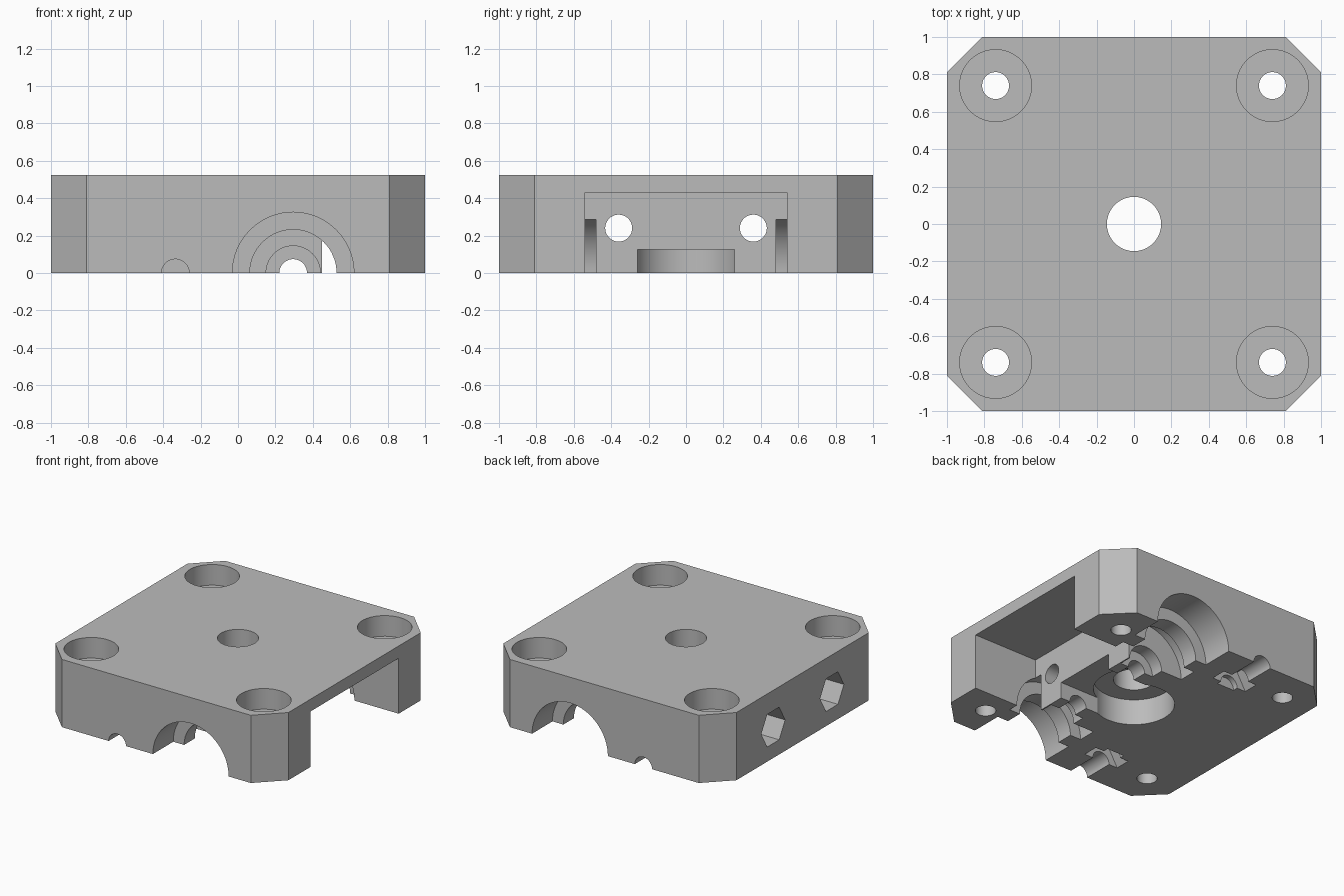
import bpy
import bmesh
from math import radians, pi
from mathutils import Matrix, Vector

old = bpy.data.objects.get("Cube")
if old:
    bpy.data.objects.remove(old, do_unlink=True)

HEIGHT = 0.525

grey = bpy.data.materials.new("plain grey")
grey.use_nodes = True
colour = (0.5, 0.5, 0.5, 1)
grey.diffuse_color = colour
grey.node_tree.nodes["Principled BSDF"].inputs["Base Color"].default_value = colour


def make_object(name, bm):
    mesh = bpy.data.meshes.new(name)
    bmesh.ops.recalc_face_normals(bm, faces=bm.faces)
    bm.to_mesh(mesh)
    bm.free()
    mesh.materials.append(grey)
    obj = bpy.data.objects.new(name, mesh)
    bpy.context.collection.objects.link(obj)
    return obj


# Block with chamfered vertical corners
bm = bmesh.new()
c = 0.81
outline = [(1, -c), (1, c), (c, 1), (-c, 1), (-1, c), (-1, -c), (-c, -1), (c, -1)]
base = bm.faces.new([bm.verts.new((x, y, 0)) for x, y in outline])
top = bmesh.ops.extrude_face_region(bm, geom=[base])["geom"]
bmesh.ops.translate(bm, vec=(0, 0, HEIGHT),
                    verts=[v for v in top if isinstance(v, bmesh.types.BMVert)])
body = make_object("extruder_block", bm)


def cut(bm):
    cutter = make_object("cutter", bm)
    cutter.hide_render = True
    mod = body.modifiers.new("cut", "BOOLEAN")
    mod.operation = "DIFFERENCE"
    mod.solver = "EXACT"
    mod.object = cutter
    bpy.context.view_layer.objects.active = body
    bpy.ops.object.modifier_apply(modifier=mod.name)
    bpy.data.objects.remove(cutter, do_unlink=True)


def cut_box(low, high):
    low, high = Vector(low), Vector(high)
    bm = bmesh.new()
    bmesh.ops.create_cube(bm, size=1, matrix=Matrix.Translation((low + high) / 2)
                          @ Matrix.Diagonal((*(high - low), 1)))
    cut(bm)


def cut_bore(start, end, radius, sides=64):
    """Round or hexagonal bore between two points."""
    start, end = Vector(start), Vector(end)
    axis = end - start
    if abs(axis.x) > abs(axis.y):
        turn = Matrix.Rotation(pi / 2, 4, "Y") @ Matrix.Rotation(pi / 2, 4, "Z")
    elif abs(axis.y) > abs(axis.z):
        turn = Matrix.Rotation(pi / 2, 4, "X")
    else:
        turn = Matrix.Identity(4)
    bm = bmesh.new()
    bmesh.ops.create_cone(bm, cap_ends=True, segments=sides, radius1=radius,
                          radius2=radius, depth=axis.length,
                          matrix=Matrix.Translation((start + end) / 2) @ turn)
    # Hexagons keep a corner pointing sideways
    if sides == 6:
        reach = max(v.co.z for v in bm.verts) - start.z
        if reach > radius * 0.95:
            bmesh.ops.rotate(bm, verts=bm.verts, cent=start,
                             matrix=Matrix.Rotation(pi / 6, 3, axis.normalized()))
    cut(bm)


# Idler cavity open to the side, and the slot leading to the gear
cut_box((0.45, -0.54, -0.1), (1.1, 0.54, 0.43))
cut_box((0.1, -0.26, -0.1), (0.5, 0.26, 0.125))

# Gear recess and shaft hole
cut_bore((0, 0, -0.1), (0, 0, 0.2), 0.285)
cut_bore((0, 0, 0.1), (0, 0, 0.7), 0.145)

# Counterbored corner screw holes
for x in (-0.74, 0.74):
    for y in (-0.74, 0.74):
        cut_bore((x, y, -0.1), (x, y, 0.7), 0.072)
        cut_bore((x, y, HEIGHT - 0.16), (x, y, 0.7), 0.192)

# Filament channel through the whole block
cut_bore((0.295, -1.1, 0), (0.295, 1.1, 0), 0.074)

for side in (-1, 1):
    # Stepped sockets with a narrower neck at each end of the channel
    for inner, outer, radius in ((0.75, 1.1, 0.325), (0.48, 0.62, 0.325),
                                 (0.55, 0.8, 0.232), (0.38, 0.5, 0.145)):
        cut_bore((0.295, side * inner, 0), (0.295, side * outer, 0), radius)
    # Clamp screw groove and its nut pocket
    cut_bore((-0.335, side * 0.6, 0), (-0.335, side * 1.1, 0), 0.074)
    cut_bore((-0.335, side * 0.64, 0), (-0.335, side * 0.76, 0), 0.148, 6)
    # Tension screw hole and hexagonal nut trap
    cut_bore((-1.1, side * 0.36, 0.24), (0.6, side * 0.36, 0.24), 0.072)
    cut_bore((-1.1, side * 0.36, 0.24), (-0.75, side * 0.36, 0.24), 0.146, 6)

# Smooth bores with crisp edges
for o in bpy.context.selected_objects:
    o.select_set(False)
body.select_set(True)
bpy.context.view_layer.objects.active = body
bpy.ops.object.shade_smooth_by_angle(angle=radians(25))
